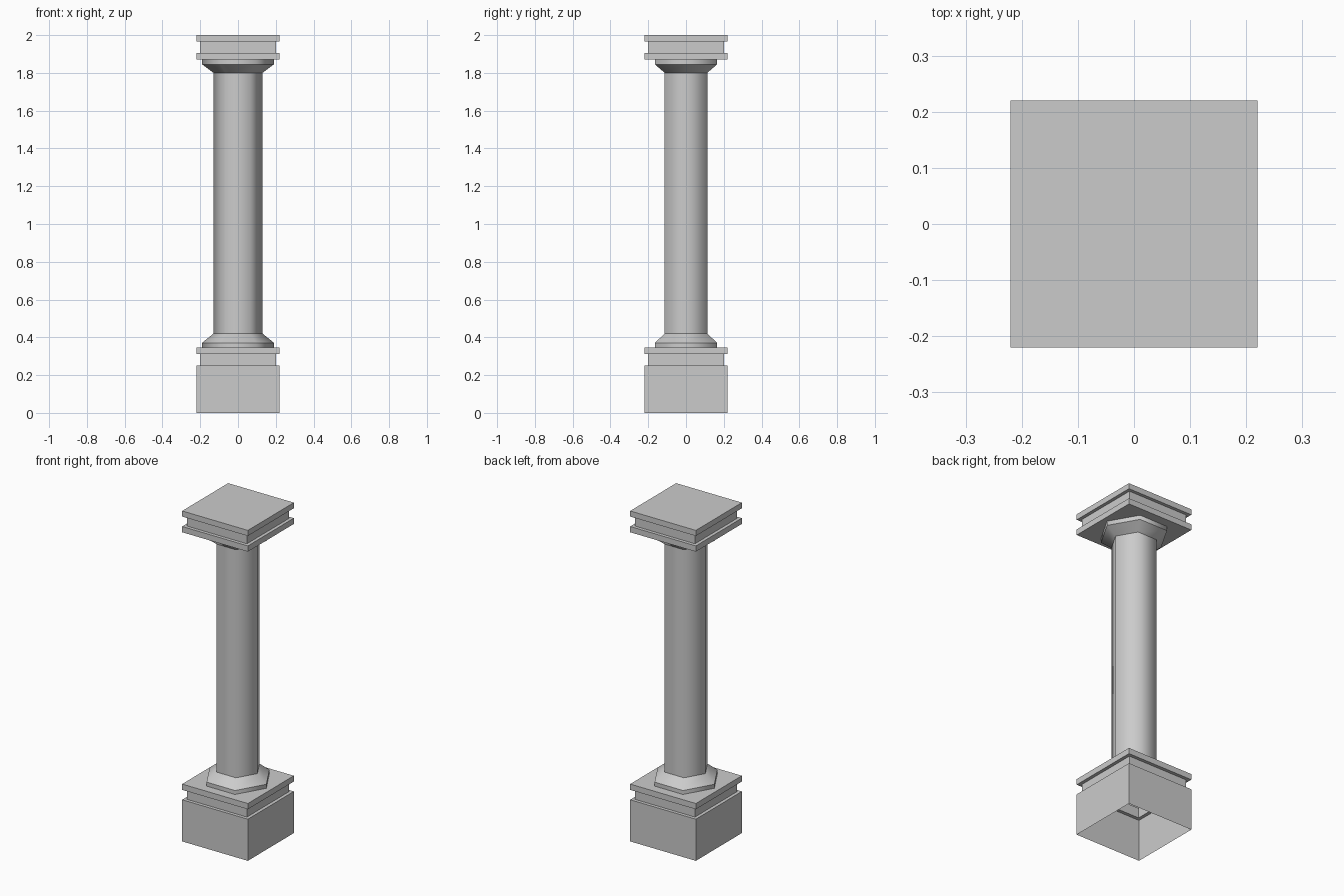
import bpy, bmesh
from math import cos, sin, pi, sqrt

if "Cube" in bpy.data.objects:
    bpy.data.objects.remove(bpy.data.objects["Cube"])


def stack(name, sides, rings, smooth=False, bottom=False, top=False):
    """Skin a vertical stack of n-sided rings given as (radius, z)."""
    bm = bmesh.new()
    start = pi / 4 if sides == 4 else 0
    loops = [[bm.verts.new((r * cos(start + 2 * pi * i / sides),
                            r * sin(start + 2 * pi * i / sides), z))
              for i in range(sides)] for r, z in rings]
    for a, b in zip(loops, loops[1:]):
        for i in range(sides):
            j = (i + 1) % sides
            bm.faces.new((a[i], a[j], b[j], b[i])).smooth = smooth
    if bottom:
        bm.faces.new(loops[0][::-1])
    if top:
        bm.faces.new(loops[-1])
    # keep the horizontal rings crisp while the sides shade round
    for loop in loops:
        for i in range(sides):
            bm.edges.get((loop[i], loop[(i + 1) % sides])).smooth = False
    mesh = bpy.data.meshes.new(name)
    bm.to_mesh(mesh)
    bm.free()
    obj = bpy.data.objects.new(name, mesh)
    bpy.context.collection.objects.link(obj)
    return obj


WIDE, NECK = 0.22 * sqrt(2), 0.20 * sqrt(2)

# Square pedestal, hollow and open underneath
stack("pedestal", 4, [(WIDE, 0), (WIDE, 0.252), (NECK, 0.252), (NECK, 0.312),
                      (WIDE, 0.312), (WIDE, 0.347)], top=True)

# Six-sided shaft with flared foot and head
stack("shaft", 6, [(0.19, 0.347), (0.19, 0.371), (0.13, 0.42), (0.13, 1.80),
                   (0.19, 1.845), (0.19, 1.871)], smooth=True)

# Square capital with a recessed neck
stack("capital", 4, [(WIDE, 1.871), (WIDE, 1.906), (NECK, 1.906), (NECK, 1.966),
                     (WIDE, 1.966), (WIDE, 2.0)], bottom=True, top=True)
